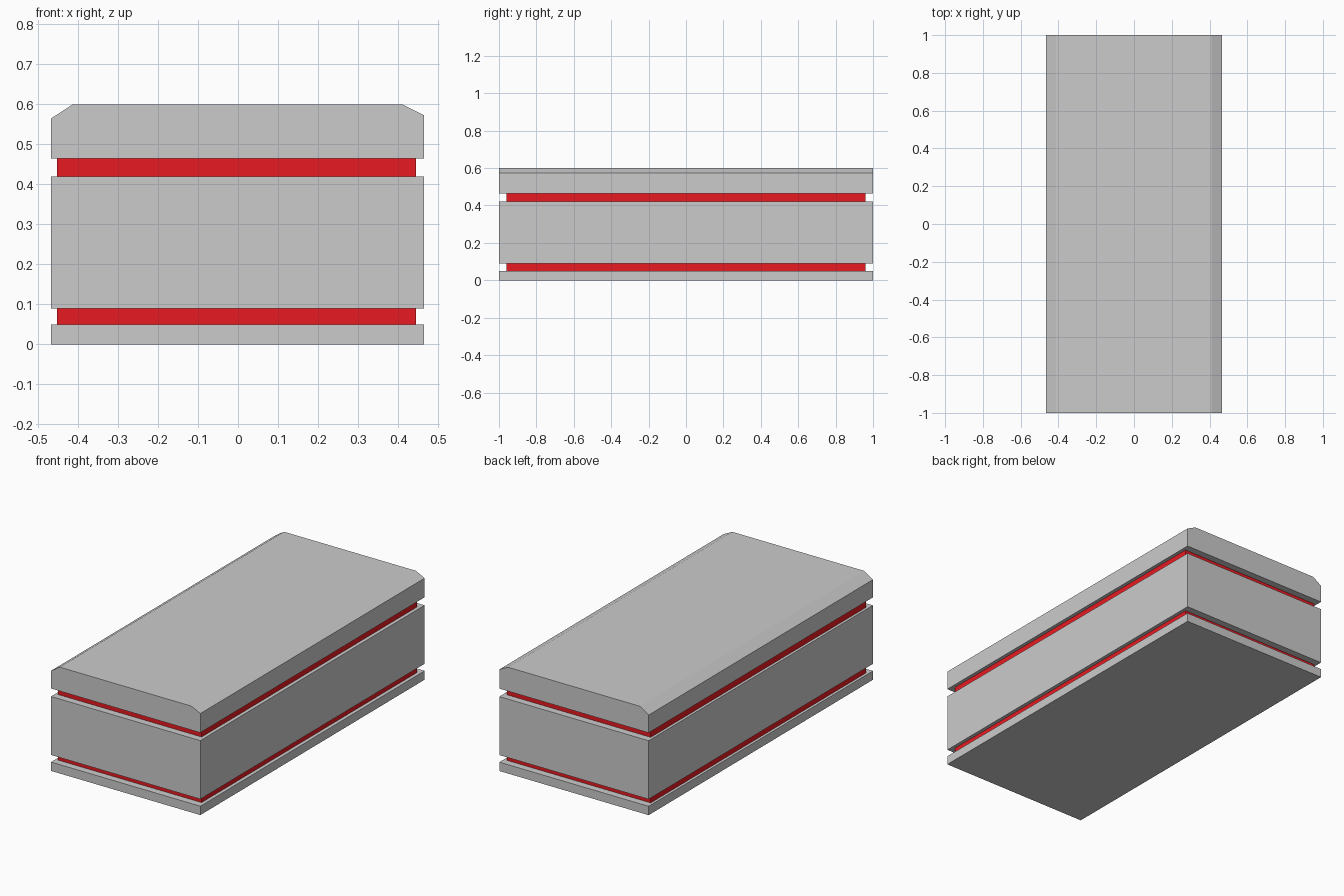
import bpy
import bmesh

if "Cube" in bpy.data.objects:
    bpy.data.objects.remove(bpy.data.objects["Cube"])


def extrude_profile(name, profile, half_length, material=None):
    """Extrude an (x, z) outline along y, symmetric about y = 0."""
    bm = bmesh.new()
    face = bm.faces.new([bm.verts.new((x, -half_length, z)) for x, z in profile])
    result = bmesh.ops.extrude_face_region(bm, geom=[face])
    moved = [v for v in result["geom"] if isinstance(v, bmesh.types.BMVert)]
    bmesh.ops.translate(bm, verts=moved, vec=(0, 2 * half_length, 0))
    bmesh.ops.recalc_face_normals(bm, faces=bm.faces)
    mesh = bpy.data.meshes.new(name)
    bm.to_mesh(mesh)
    bm.free()
    if material:
        mesh.materials.append(material)
    obj = bpy.data.objects.new(name, mesh)
    bpy.context.collection.objects.link(obj)
    return obj


def rectangle(x0, x1, z0, z1):
    return [(x0, z0), (x1, z0), (x1, z1), (x0, z1)]


red = bpy.data.materials.new("red")
red.diffuse_color = (0.8, 0.01, 0.015, 1)
red.use_nodes = True
red.node_tree.nodes["Principled BSDF"].inputs["Base Color"].default_value = red.diffuse_color

LEFT, RIGHT = -0.467, 0.465

# Grey slabs
extrude_profile("base_slab", rectangle(LEFT, RIGHT, 0.0, 0.05), 1.0)
extrude_profile("middle_block", rectangle(LEFT, RIGHT, 0.09, 0.42), 1.0)

# Lid with chamfered long edges
extrude_profile("top_lid", [
    (LEFT, 0.465), (RIGHT, 0.465), (RIGHT, 0.573),
    (0.41, 0.60), (-0.413, 0.60), (LEFT, 0.565),
], 1.0)

# Recessed red bands between the slabs
for name, z0, z1 in (("lower_red_band", 0.05, 0.09), ("upper_red_band", 0.42, 0.465)):
    extrude_profile(name, rectangle(-0.452, 0.445, z0, z1), 0.96, red)
